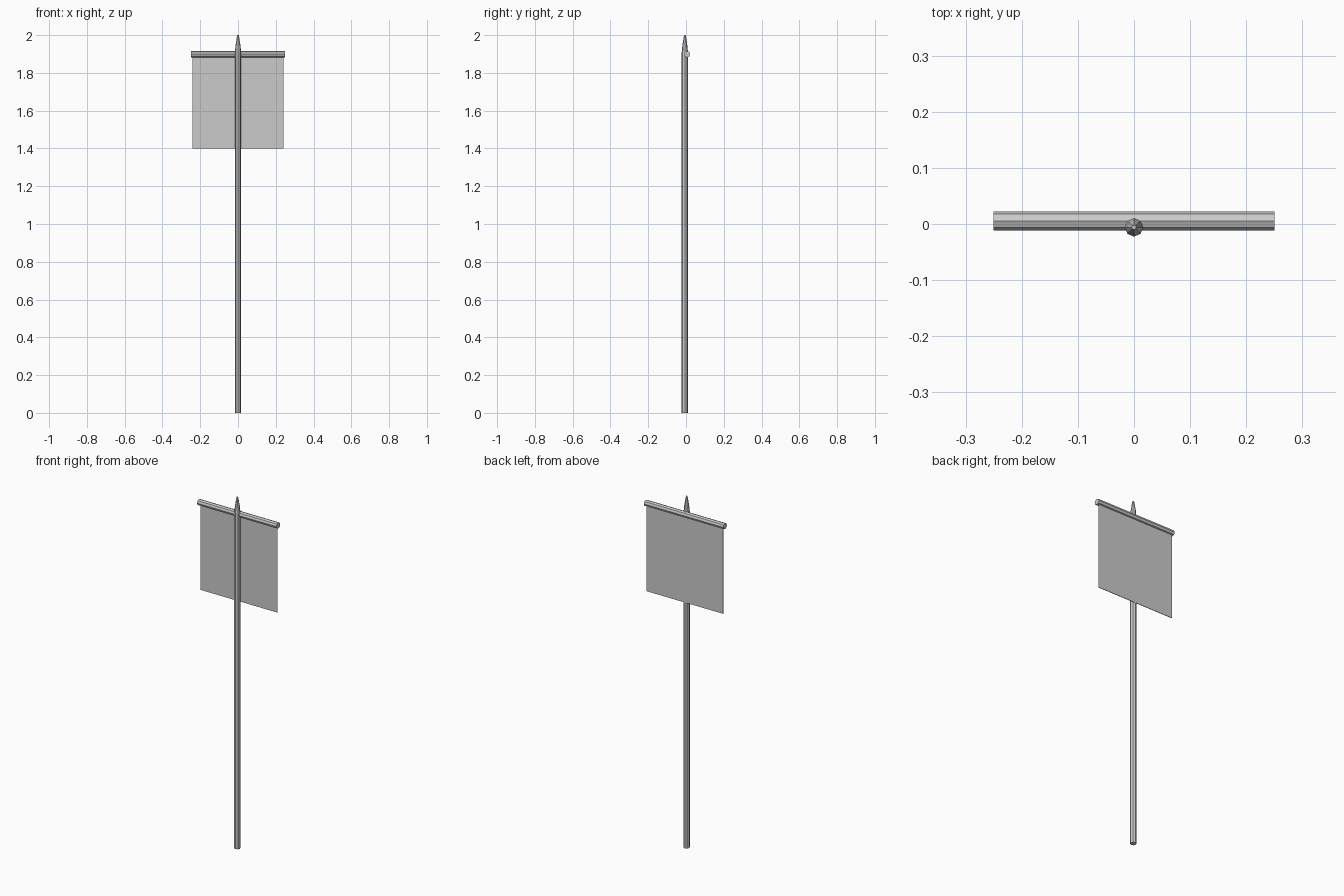
import bpy, bmesh, math
from mathutils import Matrix

if "Cube" in bpy.data.objects:
    bpy.data.objects.remove(bpy.data.objects["Cube"])

SIDES = 8

def lathe(name, profile, matrix):
    """Faceted, capped solid from (radius, height) rings."""
    bm = bmesh.new()
    rings = []
    for r, h in profile:
        rings.append([bm.verts.new((r * math.cos(2 * math.pi * i / SIDES),
                                    r * math.sin(2 * math.pi * i / SIDES), h))
                      for i in range(SIDES)])
    for a, b in zip(rings, rings[1:]):
        for i in range(SIDES):
            j = (i + 1) % SIDES
            bm.faces.new((a[i], a[j], b[j], b[i]))
    bm.faces.new(rings[0][::-1])
    bm.faces.new(rings[-1])
    bm.transform(matrix)
    return finish(name, bm)

def finish(name, bm):
    bmesh.ops.recalc_face_normals(bm, faces=bm.faces)
    mesh = bpy.data.meshes.new(name)
    bm.to_mesh(mesh)
    bm.free()
    obj = bpy.data.objects.new(name, mesh)
    bpy.context.collection.objects.link(obj)
    return obj

# Upright pole with a tapered, blunt tip
lathe("pole", [(0.0165, 0), (0.0165, 1.91), (0.0125, 1.95), (0.006, 1.99), (0.004, 2.0)],
      Matrix.Translation((0, -0.006, 0)))

# Crossbar lying along x, just behind the pole
lathe("crossbar", [(0.017, -0.25), (0.017, 0.25)],
      Matrix.Translation((0, 0.0055, 1.899)) @ Matrix.Rotation(math.pi / 2, 4, 'Y'))

# Thin cloth panel hanging from the crossbar
bm = bmesh.new()
bmesh.ops.create_cube(bm, size=1)
bm.transform(Matrix.Translation((0, 0.0095, 1.65)) @ Matrix.Diagonal((0.484, 0.003, 0.5, 1)))
finish("banner_cloth", bm)
